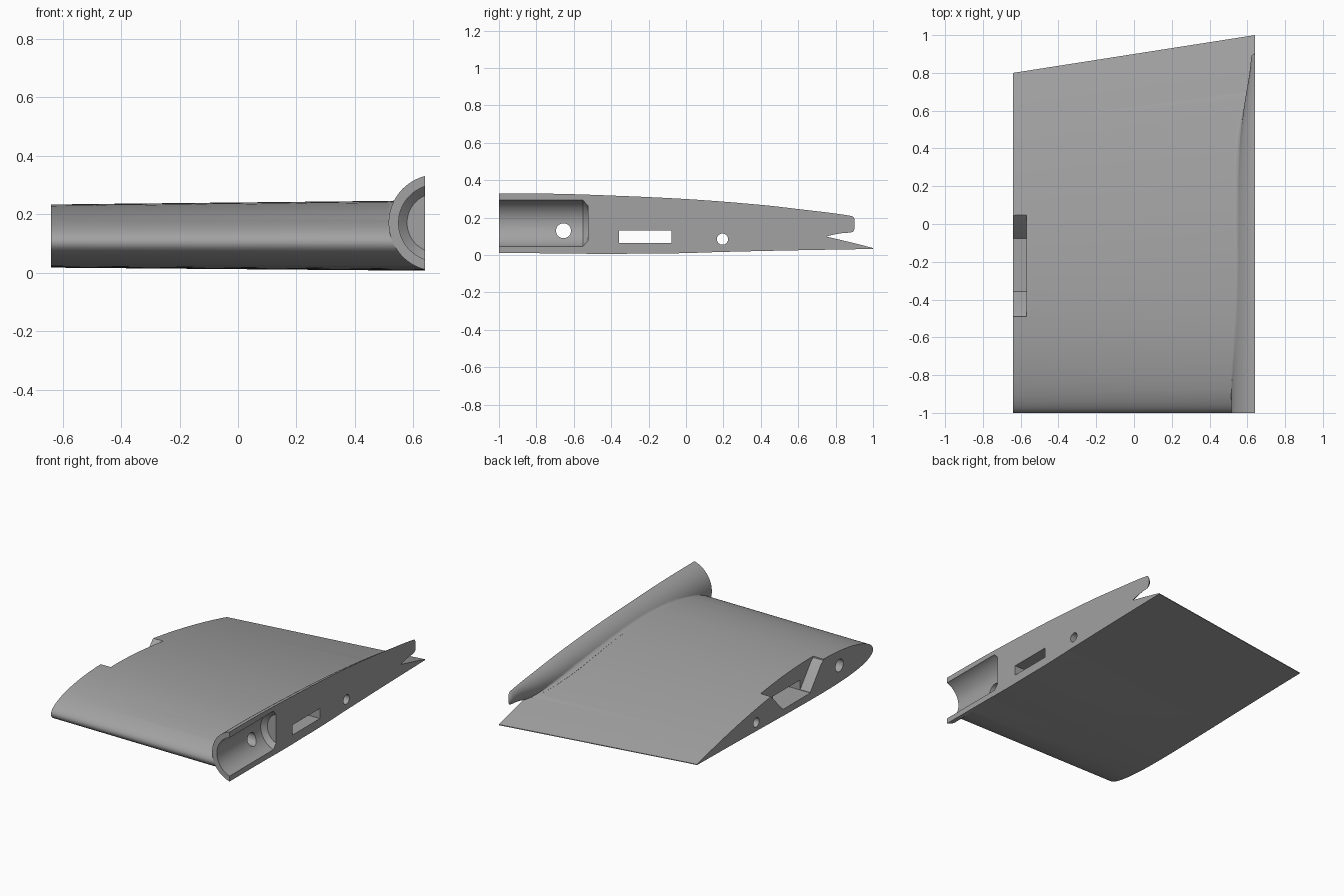
import bpy, bmesh, math

if "Cube" in bpy.data.objects:
    bpy.data.objects.remove(bpy.data.objects["Cube"])

grey = bpy.data.materials.new("grey plastic")
grey.diffuse_color = (0.36, 0.36, 0.36, 1)
grey.use_nodes = True
grey.node_tree.nodes["Principled BSDF"].inputs["Base Color"].default_value = grey.diffuse_color


def make(name, rings, cutter=False):
    """Closed solid skinned through a list of equal-length rings."""
    bm = bmesh.new()
    vs = [[bm.verts.new(p) for p in ring] for ring in rings]
    n = len(rings[0])
    for a, b in zip(vs, vs[1:]):
        for i in range(n):
            j = (i + 1) % n
            bm.faces.new((a[i], a[j], b[j], b[i]))
    bm.faces.new(vs[0])
    bm.faces.new(vs[-1])
    bmesh.ops.recalc_face_normals(bm, faces=bm.faces)
    me = bpy.data.meshes.new(name)
    bm.to_mesh(me)
    bm.free()
    ob = bpy.data.objects.new(name, me)
    bpy.context.collection.objects.link(ob)
    me.materials.append(grey)
    ob.hide_render = cutter
    return ob


def combine(target, tool, op):
    m = target.modifiers.new(tool.name, 'BOOLEAN')
    m.operation, m.object, m.solver = op, tool, 'EXACT'
    bpy.context.view_layer.objects.active = target
    bpy.ops.object.modifier_apply(modifier=m.name)
    bpy.data.objects.remove(tool)


def prism(name, pts, x0, x1):
    """Cutter with a y-z outline, running along x."""
    return make(name, [[(x, y, z) for y, z in pts] for x in (x0, x1)], True)


def circle(cy, cz, r, n=40):
    return [(cy + r * math.cos(2 * math.pi * i / n),
             cz + r * math.sin(2 * math.pi * i / n)) for i in range(n)]


def lathe(cx, stations, n=96):
    """Rings round the y direction from (y, radius, centre height)."""
    return [[(cx, y, c)] and [(px, y, pz) for px, pz in circle(cx, c, r, n)]
            for y, r, c in stations]


def lerp(table, y):
    """Smooth interpolation of table rows (monotone in the first column)."""
    k = max(0, min(len(table) - 2, sum(row[0] <= y for row in table) - 1))
    a, b = table[k], table[k + 1]
    p, q = table[max(k - 1, 0)], table[min(k + 2, len(table) - 1)]
    h = b[0] - a[0]
    t = (y - a[0]) / h
    out = []
    for c in range(1, len(a)):
        ma = (b[c] - p[c]) / (b[0] - p[0]) * h
        mb = (q[c] - a[c]) / (q[0] - a[0]) * h
        out.append((2*t**3 - 3*t**2 + 1) * a[c] + (t**3 - 2*t**2 + t) * ma
                   + (3*t**2 - 2*t**3) * b[c] + (t**3 - t**2) * mb)
    return out


# Airfoil: height at chord fraction t for the root section (chord 2)
def foil(t, side):
    p, m = 0.45, 0.025
    yt = 0.6 * (0.2969 * math.sqrt(t) - 0.126 * t - 0.3516 * t**2
                + 0.2843 * t**3 - 0.1015 * t**4)
    yc = m / p**2 * (2*p*t - t*t) if t < p else \
        m / (1 - p)**2 * (1 - 2*p + 2*p*t - t*t)
    return 0.10 - 0.067 * t + 2 * (yc + side * yt)


N = 56
ts = [0.5 - 0.5 * math.cos(math.pi * i / N) for i in range(N + 1)]
outline = [(t, foil(t, 1)) for t in reversed(ts)] + \
          [(t, foil(t, -1)) for t in ts[1:]]
HX = 0.64

# Wing panel: tapered from the inner end to the outer end
wing = make("wing_panel", [
    [(HX, -1 + 2 * t, 0.012 + (z - 0.01)) for t, z in outline],
    [(-HX, -1 + 1.8 * t, 0.022 + 0.9 * (z - 0.01)) for t, z in outline]])

# Half pod along the inner end: y, radius, centre height
CX = 0.68
pod = [(-1, .165, .170), (-.75, .1645, .169), (-.5, .162, .165), (0, .15, .155),
       (.4, .125, .150), (.65, .093, .156), (.8, .068, .167), (.88, .060, .165)]
ys = [-1 + 1.88 * i / 40 for i in range(41)]
stations = [(y, *lerp(pod, y)) for y in ys] + \
           [(.892, .057, .165), (.899, .051, .165), (.902, .044, .165)]
pod_body = make("pod", lathe(CX, stations))

# Rounded blend between pod and upper wing skin
rings = []
for i in range(37):
    y = -0.93 + 1.63 * i / 36
    r, c = lerp(pod, y)
    f = 0.006 + 0.034 * min(1, i / 8, (36 - i) / 8)
    zw = foil((y + 1) / 2, 1) + 0.002 - 0.0015
    r -= 0.0015
    fz = zw + f
    fx = CX - math.sqrt((r + f)**2 - (fz - c)**2)
    a0, a1 = math.atan2(c - fz, CX - fx), -math.pi / 2
    ring = [(fx + f * math.cos(a0 + (a1 - a0) * k / 8), y,
             fz + f * math.sin(a0 + (a1 - a0) * k / 8)) for k in range(9)]
    rings.append(ring + [(fx, y, zw - .02), (CX - r * .5, y, zw - .02)])
blend = make("pod_blend", rings)

combine(wing, pod_body, 'UNION')
combine(wing, blend, 'UNION')

# Flat inner end
combine(wing, prism("end_trim", [(-2, -1), (2, -1), (2, 1), (-2, 1)], HX, 2), 'DIFFERENCE')

# Blind bore in the front of the pod, with a chamfered bottom
bore = make("bore_cutter", lathe(CX, [(-1.1, .131, .17), (-.552, .131, .17),
                                      (-.525, .102, .17)]), True)
combine(wing, bore, 'DIFFERENCE')

# Spar holes and cable slot running the full span
combine(wing, prism("front_hole", circle(-.655, .13, .04), -1, 1), 'DIFFERENCE')
combine(wing, prism("rear_hole", circle(.195, .085, .03), -1, 1), 'DIFFERENCE')
combine(wing, prism("slot", [(-.357, .065), (-.077, .065), (-.077, .13), (-.357, .13)],
                    -1, 1), 'DIFFERENCE')

# Sloped pocket at the outer end, open to the top
combine(wing, prism("pocket", [(-.355, .0655), (-.0775, .0655), (.04, .19), (.11, .25),
                               (.11, .4), (-.5, .4), (-.49, .225), (-.465, .205)],
                    -1, -.568), 'DIFFERENCE')

bpy.ops.object.select_all(action='DESELECT')
wing.select_set(True)
bpy.context.view_layer.objects.active = wing
bpy.ops.object.shade_smooth_by_angle(angle=math.radians(28))
